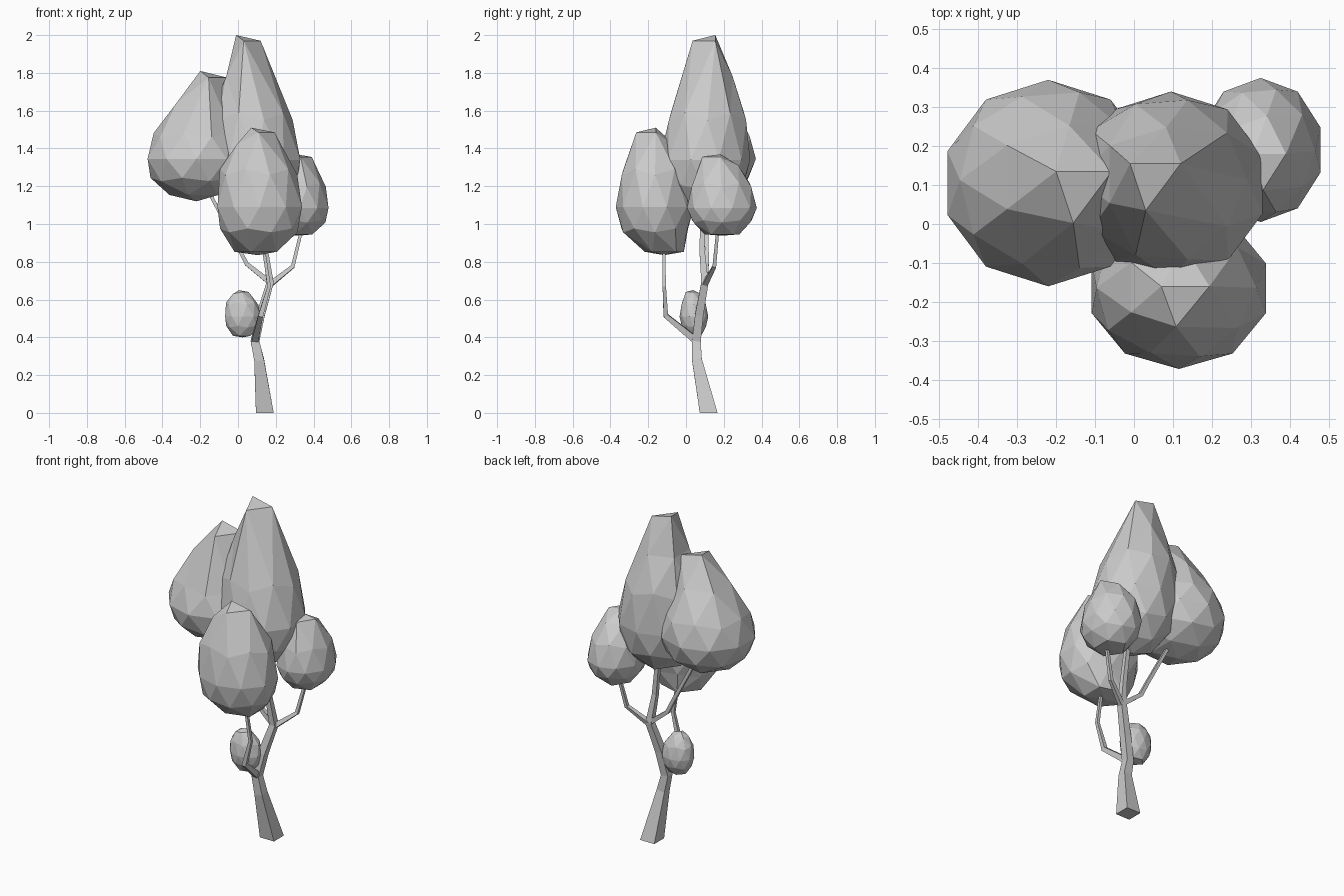
import bpy, bmesh, math
from mathutils import Vector

if "Cube" in bpy.data.objects:
    bpy.data.objects.remove(bpy.data.objects["Cube"])


def finish(name, bm):
    bmesh.ops.recalc_face_normals(bm, faces=bm.faces)
    me = bpy.data.meshes.new(name)
    bm.to_mesh(me)
    bm.free()
    ob = bpy.data.objects.new(name, me)
    bpy.context.collection.objects.link(ob)
    return ob


def foliage(name, centre, rx, ry, up, down, top, drop, shoulder, shift, low=(0, 0), flat=0.85):
    """Faceted ball: pole and two neighbouring vertices pulled up to a peak,
    the other neighbours to a shoulder, the lower cap shifted and flattened."""
    bm = bmesh.new()
    bmesh.ops.create_icosphere(bm, subdivisions=2, radius=1)
    c = Vector(centre)
    s = Vector((*shift, 0))
    a = math.radians(-36)
    for v in bm.verts:
        x, y, z = v.co
        base = z < -0.8
        if base and z > -0.95:
            z = -flat
        v.co = c + Vector((x * rx, y * ry, z * (up if z > 0 else down)))
        if z > 0.8 and x * math.cos(a) + y * math.sin(a) > -0.01:
            v.co += s
            v.co.z = top if z > 0.95 else top - drop
        elif z > 0.8:
            v.co += s * 0.5
            v.co.z = shoulder
        elif z > 0.4:
            v.co += s * 0.25
        if base:
            v.co.x += low[0]
            v.co.y += low[1]
    return finish(name, bm)


def limb(name, points, flat_start=False):
    """Tapered square tube through (x, y, z, half_width) points."""
    bm = bmesh.new()
    pos = [Vector(p[:3]) for p in points]
    rings = []
    for i, p in enumerate(pos):
        t = (pos[min(i + 1, len(pos) - 1)] - pos[max(i - 1, 0)]).normalized()
        if flat_start and i == 0:
            t = Vector((0, 0, 1))
        q = Vector((0, 0, 1)).rotation_difference(t)
        h = points[i][3]
        rings.append([bm.verts.new(p + q @ Vector((sx * h, sy * h, 0)))
                      for sx, sy in ((-1, -1), (1, -1), (1, 1), (-1, 1))])
    for r0, r1 in zip(rings, rings[1:]):
        for k in range(4):
            n = (k + 1) % 4
            bm.faces.new((r0[k], r0[n], r1[n], r1[k]))
    bm.faces.new(rings[0])
    bm.faces.new(rings[-1])
    return finish(name, bm)


# Trunk and branches
limb("trunk", [(0.142, 0.12, 0, 0.047), (0.112, 0.058, 0.28, 0.026),
               (0.09, 0.055, 0.38, 0.023), (0.12, 0.07, 0.52, 0.022),
               (0.17, 0.10, 0.69, 0.019), (0.145, 0.085, 0.86, 0.014),
               (0.12, 0.09, 1.1, 0.012)], True)
limb("right_branch", [(0.17, 0.10, 0.68, 0.014), (0.29, 0.15, 0.775, 0.010),
                      (0.337, 0.168, 0.97, 0.008)])
limb("left_branch", [(0.17, 0.10, 0.69, 0.014), (0.045, 0.11, 0.79, 0.011),
                     (0.0, 0.11, 0.88, 0.010), (-0.16, 0.11, 1.18, 0.009)])
limb("front_branch", [(0.09, 0.05, 0.385, 0.018), (0.12, -0.107, 0.515, 0.013),
                      (0.165, -0.115, 0.67, 0.009), (0.135, -0.118, 0.87, 0.008)])
limb("small_branch", [(0.10, 0.06, 0.40, 0.010), (0.03, 0.04, 0.48, 0.007)])

# Leaf clumps
foliage("left_foliage", (-0.22, 0.105, 1.345), 0.272, 0.265, 0.26, 0.225, 1.81, 0.035, 1.64,
        (0.02, 0.03))
foliage("main_foliage", (0.095, 0.10, 1.34), 0.247, 0.24, 0.47, 0.30, 2.0, 0.03, 1.78,
        (-0.105, 0.055))
foliage("front_foliage", (0.115, -0.165, 1.09), 0.235, 0.207, 0.38, 0.255, 1.51, 0.025, 1.42,
        (-0.045, 0.005), (-0.01, 0.05), 0.93)
foliage("right_foliage", (0.325, 0.19, 1.085), 0.162, 0.185, 0.25, 0.147, 1.37, 0.015, 1.31,
        (-0.02, -0.01), (0, 0), 0.95)
foliage("small_foliage", (0.025, 0.042, 0.51), 0.098, 0.076, 0.14, 0.11, 0.65, 0.01, 0.63,
        (-0.02, -0.005), (0, 0), 0.93)
